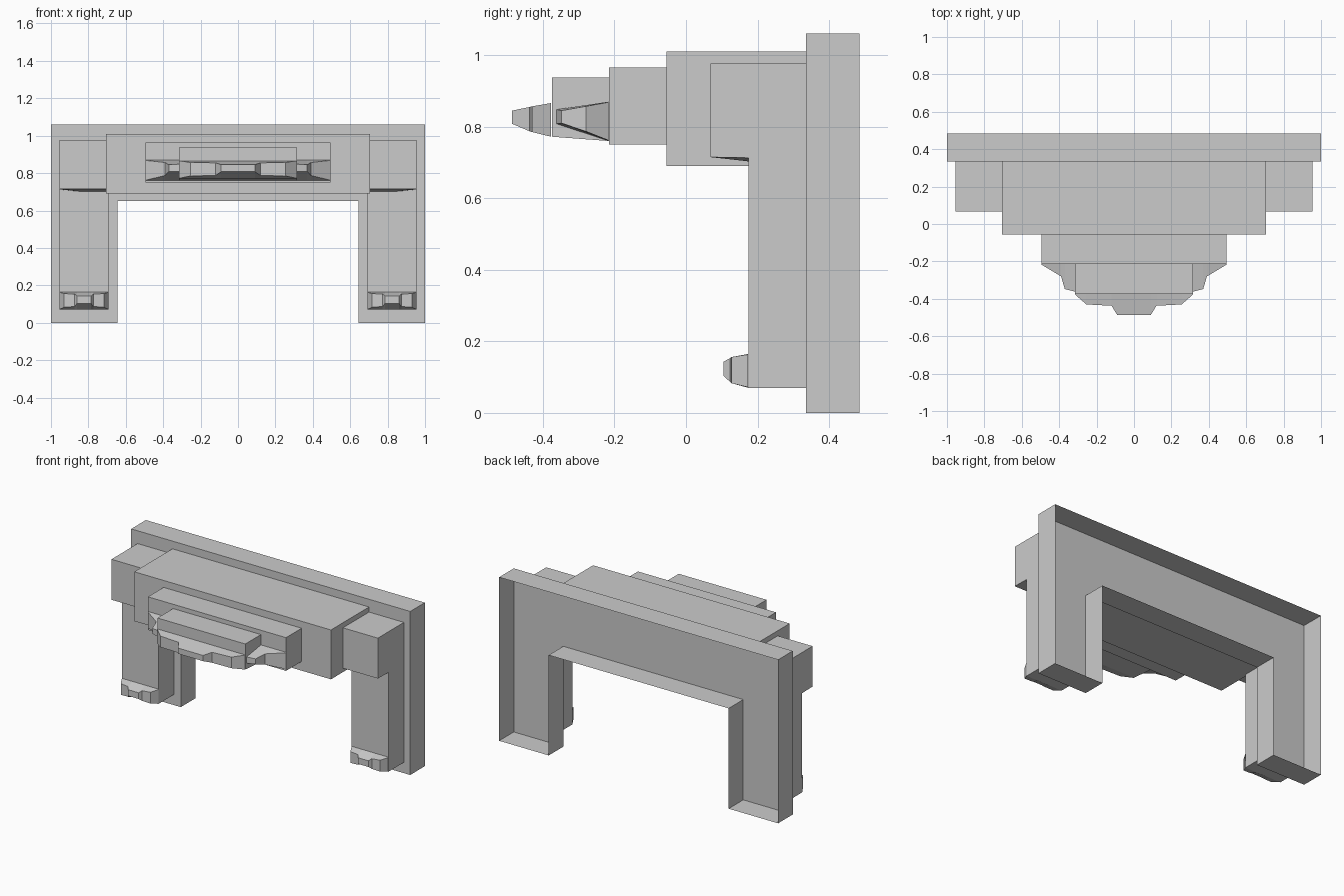
import bpy

if "Cube" in bpy.data.objects:
    bpy.data.objects.remove(bpy.data.objects["Cube"])

def make(name, verts, faces, mirror=False):
    me = bpy.data.meshes.new(name)
    me.from_pydata(verts, [], faces)
    me.update()
    ob = bpy.data.objects.new(name, me)
    bpy.context.collection.objects.link(ob)
    if mirror:
        ob.modifiers.new("mirror", "MIRROR").use_axis[0] = True
    return ob

def block(name, x0, x1, y0, y1, z0, z1, back=None, mirror=False):
    """Box open at the back; back = underside heights at the rear corners."""
    b0, b1 = back or (z0, z0)
    verts = [(x0, y0, z0), (x1, y0, z0), (x1, y0, z1), (x0, y0, z1),
             (x0, y1, b0), (x1, y1, b1), (x1, y1, z1), (x0, y1, z1)]
    faces = [(0, 1, 2, 3), (1, 5, 6, 2), (4, 0, 3, 7), (3, 2, 6, 7), (4, 5, 1, 0)]
    return make(name, verts, faces, mirror)

def ornament(name, columns, y_back, lo, hi, mirror=False):
    """Faceted moulding: each column is (x, y, z low, z high) of its front edge."""
    verts, faces = [], []
    for x, y, a, b in columns:
        verts += [(x, y_back, lo), (x, y, a), (x, y, b), (x, y_back, hi)]
    for i in range(len(columns) - 1):
        p, q = 4 * i, 4 * i + 4
        for k in range(3):
            faces.append((p + k, q + k, q + k + 1, p + k + 1))
    return make(name, verts, faces, mirror)

# U-shaped back frame, a shell open at the rear
outline = [(-1, 0), (-.645, 0), (-.645, .65), (.645, .65),
           (.645, 0), (1, 0), (1, 1.06), (-1, 1.06)]
n = len(outline)
fv = [(x, y, z) for y in (.335, .485) for x, z in outline]
ff = [tuple(range(n))]
ff += [((i + 1) % n, i, i + n, (i + 1) % n + n) for i in range(n)]
make("back_frame", fv, ff)

# Stepped lintel
block("main_lintel", -.705, .705, -.055, .335, .69, 1.01)
block("middle_step", -.495, .495, -.215, -.055, .75, .965)
block("front_step", -.315, .315, -.375, -.215, .772, .937, (.76, .76))

# Side capitals and legs
block("capital", .70, .955, .068, .335, .715, .977, (.685, .71), True)
block("leg", .692, .955, .175, .335, .07, .72, None, True)

# Centre moulding on the front step
half = [(-.315, -.377, .772, .866), (-.255, -.43, .785, .857),
        (-.12, -.437, .787, .855), (-.09, -.486, .808, .845)]
centre = half + [(-x, y, a, b) for x, y, a, b in reversed(half)]
ornament("centre_moulding", centre, -.375, .772, .866)

# Side mouldings beside the front step
side = [(.315, -.362, .808, .848), (.37, -.348, .81, .845),
        (.39, -.28, .787, .857), (.495, -.217, .762, .868)]
ornament("side_moulding", side, -.215, .76, .87, True)

# Feet mouldings
foot_half = [(-.131, .173, .072, .163), (-.106, .127, .083, .156),
             (-.05, .123, .087, .153), (-.038, .105, .103, .143)]
foot = foot_half + [(-x, y, a, b) for x, y, a, b in reversed(foot_half)]
foot = [(x + .8235, y, a, b) for x, y, a, b in foot]
ornament("foot_moulding", foot, .175, .07, .165, True)
